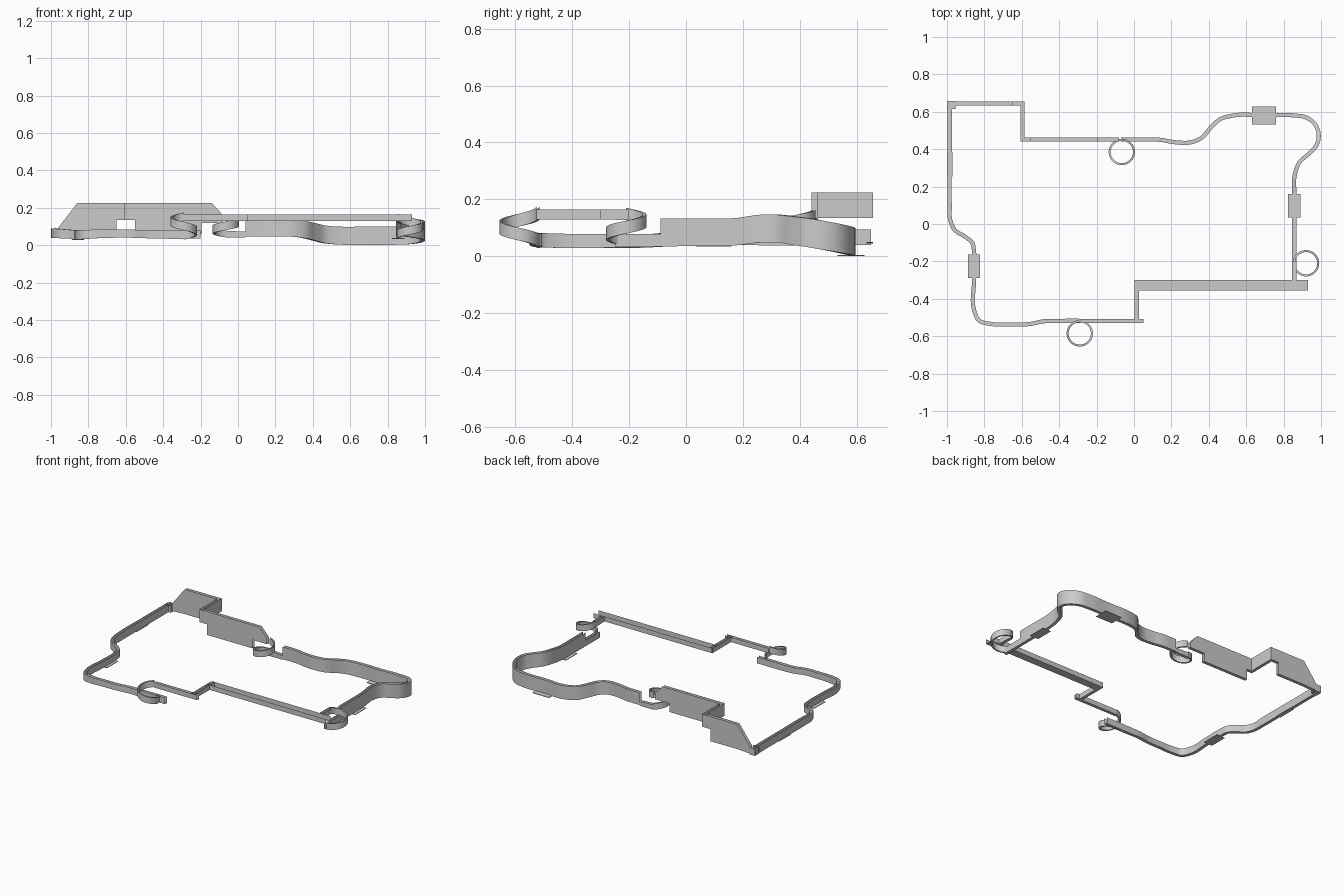
import bpy, bmesh, math
from mathutils import Vector


def smooth_path(pts, n=6):
    """Hermite curve through (x, y, floor, top) points, tangents by chord length."""
    P = [Vector(p) for p in pts]
    d = [(b.xy - a.xy).length for a, b in zip(P, P[1:])]
    s = [(b - a) / l for a, b, l in zip(P, P[1:], d)]
    T = [s[0]]
    for i in range(1, len(P) - 1):
        T.append((s[i - 1] * d[i] + s[i] * d[i - 1]) / (d[i - 1] + d[i]))
    T.append(s[-1])
    out = []
    for i, l in enumerate(d):
        for k in range(n):
            t = k / n
            out.append(P[i] * (2*t**3 - 3*t*t + 1) + T[i] * (l * (t**3 - 2*t*t + t))
                       + P[i + 1] * (3*t*t - 2*t**3) + T[i + 1] * (l * (t**3 - t*t)))
    return out + [P[-1]]


def channel(name, pts, w=0.022, smooth=False):
    """Open-topped U channel: floor and two thin side walls along a path."""
    P = smooth_path(pts) if smooth else [Vector(p) for p in pts]
    bm = bmesh.new()
    rows = []
    for i, p in enumerate(P):
        a = P[max(i - 1, 0)].xy
        b = P[min(i + 1, len(P) - 1)].xy
        d1 = (p.xy - a).normalized() if i else (b - p.xy).normalized()
        d2 = (b - p.xy).normalized() if i < len(P) - 1 else d1
        m = (d1 + d2).normalized()
        nrm = Vector((-m.y, m.x)) * (w / 2 / max(m.dot(d2), 0.3))
        l, r = p.xy + nrm, p.xy - nrm
        rows.append([bm.verts.new((q.x, q.y, z)) for q, z in
                     ((l, p[3]), (l, p[2]), (r, p[2]), (r, p[3]))])
    for a, b in zip(rows, rows[1:]):
        for k in range(3):
            bm.faces.new((a[k], a[k + 1], b[k + 1], b[k]))
    me = bpy.data.meshes.new(name)
    bm.to_mesh(me)
    bm.free()
    ob = bpy.data.objects.new(name, me)
    bpy.context.collection.objects.link(ob)
    if smooth:
        bpy.ops.object.select_all(action='DESELECT')
        bpy.context.view_layer.objects.active = ob
        ob.select_set(True)
        bpy.ops.object.shade_smooth_by_angle(angle=math.radians(30))
    return ob


def helix(name, cx, cy, start, z_from, z_to, h=0.045, r=0.065, n=48):
    """One clockwise turn of narrow channel."""
    pts = []
    for i in range(n + 1):
        a = start - math.tau * i / n
        z = z_from + (z_to - z_from) * i / n
        pts.append((cx + r * math.cos(a), cy + r * math.sin(a), z, z + h))
    ob = channel(name, pts, 0.011)
    bpy.ops.object.select_all(action='DESELECT')
    bpy.context.view_layer.objects.active = ob
    ob.select_set(True)
    bpy.ops.object.shade_smooth_by_angle(angle=math.radians(30))


def plate(name, x, y, z, sx, sy):
    bpy.ops.mesh.primitive_cube_add(size=1, location=(x, y, z))
    ob = bpy.context.object
    ob.name = name
    ob.scale = (sx, sy, 0.004)


# Left side and front left, low channel
channel("left_channel", [
    (-0.985, 0.65, 0.04, 0.095), (-0.985, 0.32, 0.04, 0.095), (-0.985, 0.10, 0.04, 0.095),
    (-0.982, 0.02, 0.04, 0.09), (-0.96, -0.03, 0.038, 0.088), (-0.90, -0.07, 0.035, 0.083),
    (-0.865, -0.10, 0.033, 0.08), (-0.855, -0.15, 0.03, 0.078), (-0.855, -0.3, 0.03, 0.078),
    (-0.855, -0.46, 0.03, 0.08), (-0.83, -0.515, 0.032, 0.082), (-0.76, -0.535, 0.037, 0.083),
    (-0.66, -0.537, 0.04, 0.083), (-0.56, -0.535, 0.04, 0.083), (-0.48, -0.52, 0.037, 0.08),
    (-0.40, -0.518, 0.035, 0.08), (-0.20, -0.518, 0.035, 0.08)], smooth=True)

# Front spiral and raised front run
helix("front_spiral", -0.29, -0.585, math.pi / 2, 0.03, 0.13)
channel("front_upper_channel", [(-0.29, -0.518, 0.13, 0.165), (0.05, -0.518, 0.13, 0.165)])
channel("front_link", [(0.015, -0.525, 0.13, 0.165), (0.015, -0.30, 0.13, 0.165)])
channel("wide_channel", [(0.005, -0.327, 0.13, 0.165), (0.93, -0.327, 0.13, 0.165)], 0.055)

# Right spiral with its entry and exit
channel("right_spiral_entry", [(0.857, -0.30, 0.13, 0.165), (0.857, -0.20, 0.127, 0.165)])
helix("right_spiral", 0.92, -0.21, math.pi, 0.125, 0.035)
channel("right_spiral_exit", [(0.857, -0.25, 0.035, 0.078), (0.857, -0.09, 0.035, 0.078)])

# Deep channel round the right and back
channel("deep_channel", [
    (0.857, -0.09, 0.035, 0.133), (0.857, 0.05, 0.036, 0.133), (0.857, 0.17, 0.038, 0.134),
    (0.859, 0.26, 0.048, 0.146), (0.885, 0.33, 0.048, 0.146), (0.94, 0.38, 0.04, 0.14),
    (0.975, 0.42, 0.034, 0.135), (0.988, 0.47, 0.025, 0.127), (0.97, 0.53, 0.014, 0.115),
    (0.92, 0.57, 0.006, 0.105), (0.86, 0.58, 0.003, 0.102), (0.70, 0.58, 0.003, 0.10),
    (0.53, 0.58, 0.004, 0.10), (0.46, 0.56, 0.011, 0.106), (0.41, 0.515, 0.024, 0.117),
    (0.36, 0.46, 0.036, 0.128), (0.31, 0.438, 0.044, 0.134), (0.22, 0.437, 0.047, 0.135),
    (0.14, 0.45, 0.047, 0.135), (0.04, 0.451, 0.047, 0.135)], smooth=True)
channel("back_spiral_exit", [(0.04, 0.451, 0.042, 0.072), (-0.07, 0.451, 0.042, 0.078)])
helix("back_spiral", -0.065, 0.385, math.pi / 2, 0.12, 0.042)

# High walled section at the back left; floor steps, top slopes at both ends
channel("back_left_ramp", [(-0.96, 0.645, 0.045, 0.095), (-0.86, 0.645, 0.05, 0.225),
                           (-0.65, 0.645, 0.05, 0.225)])
channel("high_bend", [(-0.65, 0.645, 0.135, 0.225), (-0.597, 0.645, 0.135, 0.225),
                      (-0.597, 0.451, 0.135, 0.225), (-0.55, 0.451, 0.135, 0.225)])
channel("high_wall", [(-0.55, 0.451, 0.06, 0.225), (-0.195, 0.451, 0.06, 0.225)])
channel("high_wall_end", [(-0.195, 0.451, 0.12, 0.225), (-0.14, 0.451, 0.12, 0.225),
                          (-0.08, 0.451, 0.12, 0.16)])
channel("corner_box", [(-1.0, 0.637, 0.04, 0.09), (-0.955, 0.637, 0.04, 0.09)], 0.042)

# Flat plates under the channel
plate("back_plate", 0.695, 0.58, 0.003, 0.13, 0.095)
plate("right_plate", 0.857, 0.097, 0.036, 0.065, 0.125)
plate("left_plate", -0.985, 0.32, 0.04, 0.03, 0.13)
plate("lower_left_plate", -0.855, -0.225, 0.031, 0.065, 0.125)
